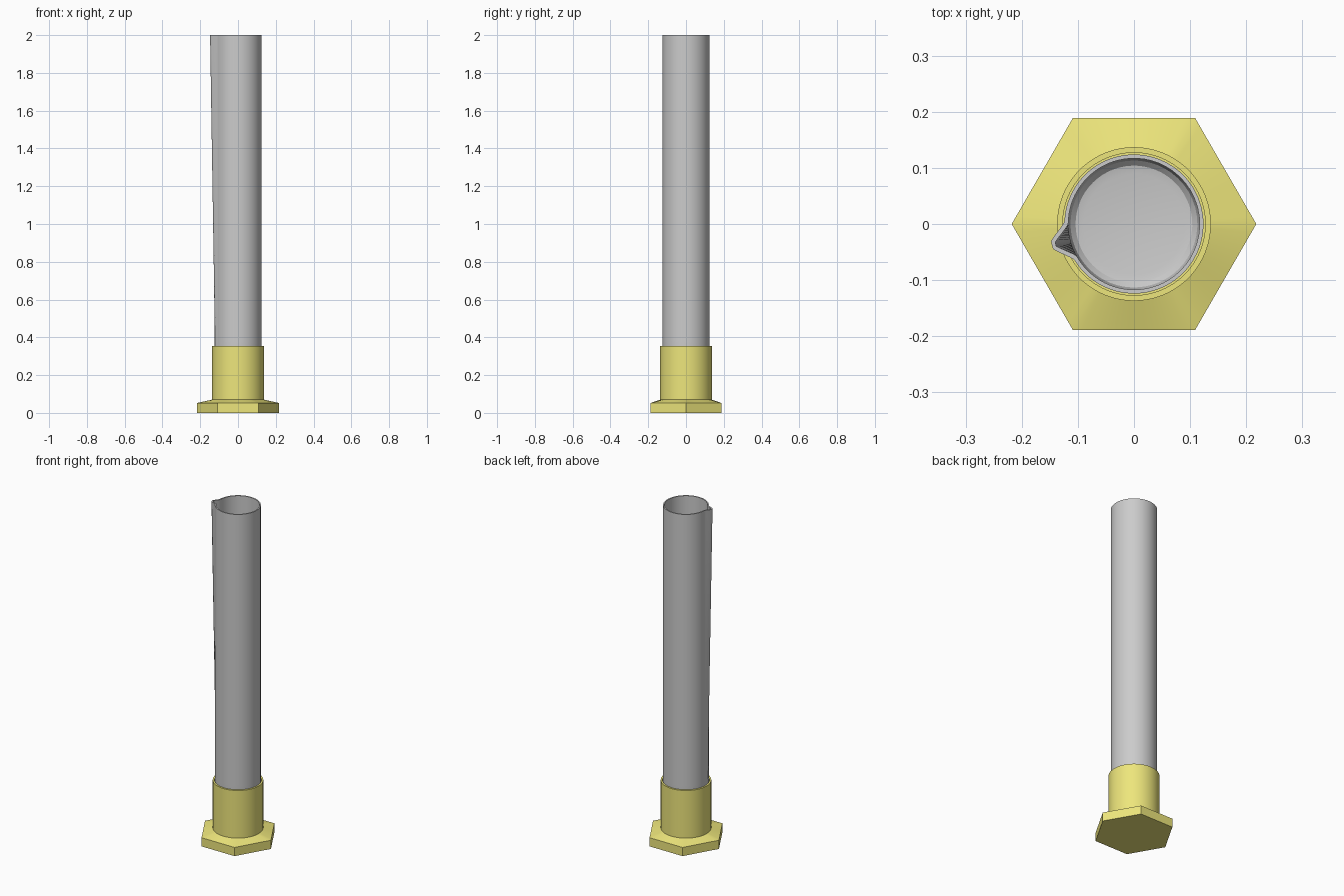
import bpy, bmesh, math

if "Cube" in bpy.data.objects:
    bpy.data.objects.remove(bpy.data.objects["Cube"])

N = 96
SPOUT = math.radians(194.5)


def circle(r, z):
    return [(r * math.cos(2 * math.pi * i / N), r * math.sin(2 * math.pi * i / N), z) for i in range(N)]


def hexagon(r, z):
    # hexagon outline sampled at the same angles as the circles
    pts = []
    for i in range(N):
        a = 2 * math.pi * i / N
        d = a % (math.pi / 3) - math.pi / 6
        k = r * math.cos(math.pi / 6) / math.cos(d)
        pts.append((k * math.cos(a), k * math.sin(a), z))
    return pts


def spouted(r, z, out, flat, width):
    # circle with a narrow pouring lip pulled out of one side
    pts = []
    for i in range(N):
        # angles are packed more densely around the spout
        u = 2 * i / N - 1
        d = math.pi * (0.35 * u + 0.65 * u ** 3)
        t = min(1, max(0, (abs(math.degrees(d)) - flat) / (width - flat)))
        k = r + out * (1 - t) ** 1.4
        a = SPOUT + d
        pts.append((k * math.cos(a), k * math.sin(a), z))
    return pts


def loft(name, rings):
    bm = bmesh.new()
    loops = [[bm.verts.new(p) for p in ring] for ring in rings]
    for a, b in zip(loops, loops[1:]):
        for i in range(N):
            j = (i + 1) % N
            bm.faces.new((a[i], a[j], b[j], b[i]))
    bm.faces.new(loops[0][::-1])
    bm.faces.new(loops[-1])
    bmesh.ops.recalc_face_normals(bm, faces=bm.faces)
    mesh = bpy.data.meshes.new(name)
    bm.to_mesh(mesh)
    bm.free()
    ob = bpy.data.objects.new(name, mesh)
    bpy.context.collection.objects.link(ob)
    bpy.ops.object.select_all(action='DESELECT')
    ob.select_set(True)
    bpy.context.view_layer.objects.active = ob
    bpy.ops.object.shade_smooth_by_angle(angle=math.radians(30))
    return ob


# hexagonal foot rising into a round socket
foot = loft("foot", [
    hexagon(0.218, 0), hexagon(0.218, 0.052), circle(0.137, 0.07),
    circle(0.137, 0.355), circle(0.127, 0.355), circle(0.127, 0.05)])
yellow = bpy.data.materials.new("yellow_plastic")
yellow.diffuse_color = (0.85, 0.79, 0.2, 1)
yellow.use_nodes = True
yellow.node_tree.nodes["Principled BSDF"].inputs["Base Color"].default_value = yellow.diffuse_color
foot.data.materials.append(yellow)

# hollow measuring tube with rounded floor and tapering spout
OUT, IN = 0.124, 0.117
wall = [(0.108, 0.055, 0), (0.119, 0.06, 0), (OUT, 0.075, 0), (OUT, 0.38, 0), (OUT, 2, 0.027)]
bore = [(IN, 2, 0.027), (IN, 0.38, 0), (IN, 0.095, 0), (0.113, 0.08, 0),
        (0.104, 0.071, 0), (0.09, 0.068, 0)]
loft("tube", [spouted(r, z, o, 3, 17) for r, z, o in wall]
     + [spouted(r, z, o, 1.5, 15) for r, z, o in bore])
